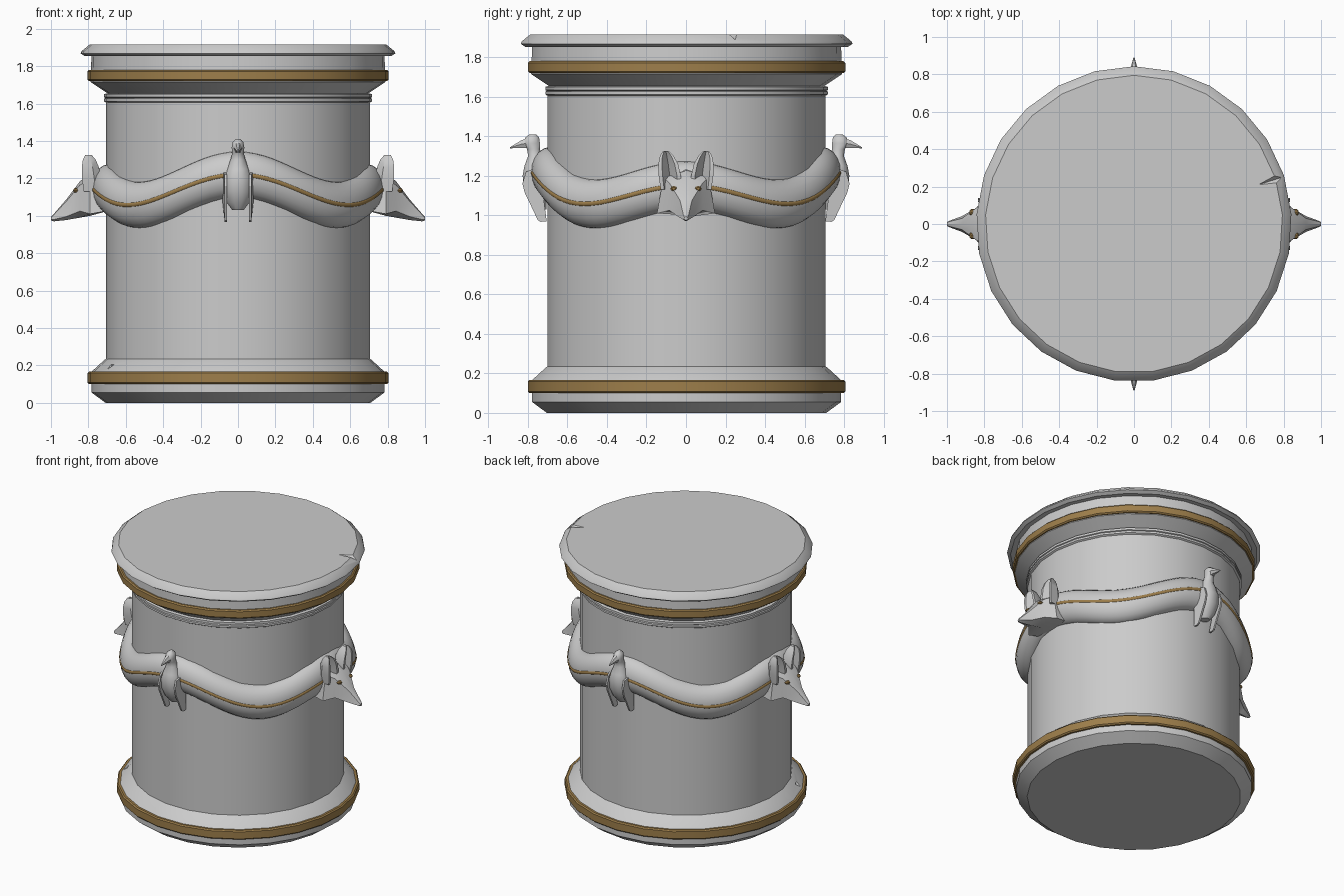
import bpy, bmesh, math
from mathutils import Vector, Matrix

if "Cube" in bpy.data.objects:
    bpy.data.objects.remove(bpy.data.objects["Cube"])

TAU = 2 * math.pi
gold = bpy.data.materials.new("gold")
gold.diffuse_color = (0.34, 0.21, 0.07, 1)
gold.use_nodes = True
gold.node_tree.nodes["Principled BSDF"].inputs["Base Color"].default_value = gold.diffuse_color


def loft(name, rings, wrap=False, mat=None, smooth=30):
    """Skin a list of equal-length closed rings; cap the ends or wrap round."""
    bm = bmesh.new()
    vs = [[bm.verts.new(p) for p in r] for r in rings]
    n = len(vs[0])
    for i in range(len(vs) if wrap else len(vs) - 1):
        a, b = vs[i], vs[(i + 1) % len(vs)]
        for j in range(n):
            k = (j + 1) % n
            bm.faces.new((a[j], a[k], b[k], b[j]))
    if not wrap:
        bm.faces.new(vs[0])
        bm.faces.new(vs[-1])
    bmesh.ops.recalc_face_normals(bm, faces=bm.faces)
    me = bpy.data.meshes.new(name)
    bm.to_mesh(me)
    bm.free()
    if smooth:
        me.polygons.foreach_set("use_smooth", [True] * len(me.polygons))
        me.set_sharp_from_angle(angle=math.radians(smooth))
    if mat:
        me.materials.append(mat)
    ob = bpy.data.objects.new(name, me)
    bpy.context.collection.objects.link(ob)
    return ob


def opposite(ob):
    """Copy a part to the other side of the drum."""
    c = ob.copy()
    c.name = ob.name + "_opposite"
    c.matrix_world = Matrix.Rotation(math.pi, 4, 'Z')
    bpy.context.collection.objects.link(c)


def circle(r, z, n=25):
    return [(-r * math.sin(TAU * i / n), r * math.cos(TAU * i / n), z) for i in range(n)]


def ellipse(cx, cy, z, hx, hy, n=10):
    return [(cx + hx * math.cos(TAU * i / n), cy + hy * math.sin(TAU * i / n), z) for i in range(n)]


# drum with stepped base and flared rim
drum = loft("drum", [circle(r, z) for r, z in [
    (.71, 0), (.785, .055), (.785, .165), (.775, .175), (.715, .23), (.706, .235),
    (.706, 1.605), (.718, 1.612), (.718, 1.626), (.71, 1.63), (.718, 1.634), (.718, 1.65), (.70, 1.655),
    (.79, 1.715), (.785, 1.855), (.82, 1.853), (.843, 1.868), (.838, 1.88), (.795, 1.915)]])

# chips in the rim and the base
for ang, r, z, size in [(17.5, .79, 1.925, (.16, .04, .04)), (205, .79, .195, (.10, .03, .03))]:
    a = math.radians(ang)
    bpy.ops.mesh.primitive_cube_add(size=1)
    cut = bpy.context.object
    cut.name = "chip_cutter"
    cut.matrix_world = (Matrix.Rotation(a, 4, 'Z') @ Matrix.Translation((r, 0, z))
                        @ Matrix.Rotation(.2, 4, 'Y') @ Matrix.Rotation(math.pi / 4, 4, 'X')
                        @ Matrix.Diagonal((*size, 1)))
    cut.hide_render = True
    cut.hide_set(True)
    m = drum.modifiers.new("chip", 'BOOLEAN')
    m.operation = 'DIFFERENCE'
    m.object = cut

# gold bands
for name, z0, z1 in [("lower_band", .10, .167), ("upper_band", 1.72, 1.78)]:
    loft(name, [circle(r, z) for r, z in [
        (.77, z0), (.798, z0), (.806, z0 + .008), (.806, z1 - .008), (.798, z1), (.77, z1)]],
        wrap=True, mat=gold)


# wavy garland and its stripe
def wave(name, r, hr, hz, n, mat=None):
    rings = []
    for i in range(96):
        t = TAU * i / 96
        zc = 1.1225 + .0625 * math.cos(4 * t) - .035 * math.cos(2 * t)
        ring = []
        for j in range(n):
            p = TAU * j / n
            rr = r + hr * math.cos(p)
            ring.append((rr * math.cos(t), rr * math.sin(t), zc + hz * math.sin(p)))
        rings.append(ring)
    loft(name, rings, wrap=True, mat=mat, smooth=50)


wave("garland", .69, .095, .125, 20)
wave("garland_stripe", .782, .007, .012, 8, gold)

# fox heads: x, top z, brow (y, z), cheek (y, z), chin z
fox = []
for x, zt, wy, wz, cy, cz, zb in [
        (.68, 1.25, .11, 1.20, .135, 1.03, 1.03),
        (.79, 1.225, .115, 1.19, .147, 1.01, 1.0),
        (.845, 1.185, .085, 1.165, .085, 1.025, .99),
        (.92, 1.085, .03, 1.075, .042, .995, .977),
        (.985, 1.01, .014, 1.005, .018, .98, .97),
        (1.0, .995, .008, .99, .01, .98, .975)]:
    fox.append([(x, 0, zt), (x, wy, wz), (x, cy, cz), (x, 0, zb), (x, -cy, cz), (x, -wy, wz)])
opposite(loft("fox_head", fox, smooth=25))

for s in (-1, 1):
    # cupped ear: z, centre x, centre y, half depth, half width
    ear = []
    for z, cx, cy, d, w in [(1.13, .775, .078, .055, .05), (1.20, .785, .082, .055, .056),
                            (1.26, .792, .09, .048, .05), (1.30, .797, .097, .036, .035),
                            (1.325, .80, .102, .018, .014)]:
        ear.append([(cx + u * d, s * (cy + v * w), z) for u, v in
                    [(.9, 1), (-.3, .9), (-1, .3), (-1, -.4), (-.3, -.9), (.9, -1),
                     (.9, -.65), (-.1, 0), (.9, .65)]])
    opposite(loft("fox_ear", ear, smooth=35))
    # gold eye
    eye = [[(x, s * (.062 + k * .017 * math.cos(TAU * i / 8)), 1.135 + k * .013 * math.sin(TAU * i / 8))
            for i in range(8)] for x, k in [(.84, 1), (.872, 1), (.88, .5)]]
    opposite(loft("fox_eye", eye, mat=gold))

# birds: z, centre y, half width, half depth
opposite(loft("bird_body", [ellipse(0, cy, z, hx, hy) for z, cy, hx, hy in [
    (1.03, .735, .03, .03), (1.07, .75, .06, .045), (1.13, .765, .074, .056),
    (1.20, .77, .074, .06), (1.25, .768, .06, .052), (1.30, .765, .04, .036),
    (1.335, .772, .031, .034), (1.365, .782, .034, .045), (1.395, .778, .028, .036),
    (1.41, .775, .012, .016)]], smooth=40))
opposite(loft("bird_beak", [[(h * math.cos(TAU * i / 6), y, z + 1.2 * h * math.sin(TAU * i / 6))
                             for i in range(6)]
                            for y, z, h in [(.80, 1.365, .025), (.835, 1.36, .018), (.89, 1.342, .003)]]))
# folded wings with hanging tips
for s in (-1, 1):
    outline = [(.71, 1.20), (.76, 1.24), (.81, 1.22), (.828, 1.16), (.815, 1.11),
               (.785, 1.05), (.75, .975), (.735, .967), (.705, .97), (.72, 1.08)]
    wing = [[(s * (x + (.012 if z > 1.05 and y < .8 else 0)), y, z) for y, z in outline]
            for x in (.059, .071)]
    opposite(loft("bird_wing", wing))
